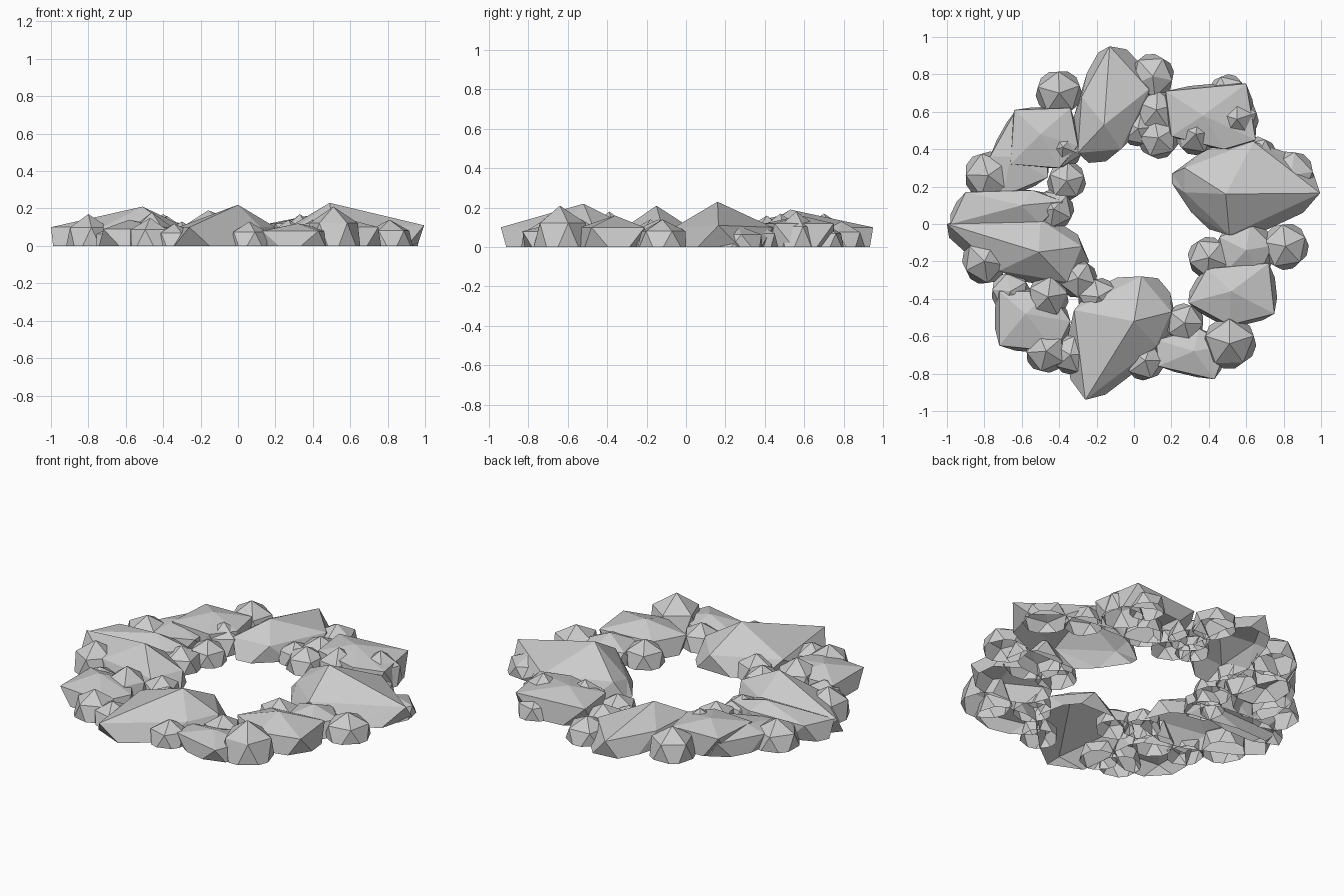
import bpy, bmesh, math, random
from mathutils import Vector

random.seed(4)


def rock(name, apex, rim, rim_z=0.1, flare=1.42):
    """Stretched half icosahedron, open at the ground: apex, rim, base ring."""
    n = len(rim)
    c = Vector((sum(p[0] for p in rim) / n, sum(p[1] for p in rim) / n, 0))
    up = [Vector((p[0], p[1], p[2] if len(p) > 2 else rim_z)) for p in rim]
    bm = bmesh.new()
    top = bm.verts.new(apex)
    r = [bm.verts.new(p) for p in up]
    base = []
    for i in range(n):
        a, b = up[i], up[(i + 1) % n]
        low = c + ((a + b) / 2 - c) * flare
        for q in (a, b):
            m = q.lerp(low, 0.6)
            base.append(bm.verts.new((m.x, m.y, 0)))
    for i in range(n):
        j = (i + 1) % n
        bm.faces.new((top, r[i], r[j]))
        bm.faces.new((r[i], base[2 * i], r[j]))
        bm.faces.new((base[2 * i], base[2 * i + 1], r[j]))
        bm.faces.new((r[i], base[2 * i - 1], base[2 * i]))
    bmesh.ops.recalc_face_normals(bm, faces=bm.faces[:])
    # open shells can be flipped inside out: keep the apex facing up
    bm.normal_update()
    if top.normal.z < 0:
        bmesh.ops.reverse_faces(bm, faces=bm.faces[:])
    me = bpy.data.meshes.new(name)
    bm.to_mesh(me)
    bm.free()
    bpy.context.collection.objects.link(bpy.data.objects.new(name, me))


def pebble(name, x, y, rad, h, turn):
    """Small five-sided rock with slight irregularity."""
    rim = []
    for i in range(5):
        a = math.radians(turn + 72 * i)
        k = rad * random.uniform(0.94, 1.06)
        rim.append((x + k * math.cos(a), y + k * math.sin(a)))
    rock(name, (x, y, h), rim, h * 0.58, 1.5)


# Large peaked rocks
rock("east_rock", (0.49, 0.16, 0.23),
     [(0.995, 0.165, 0.11), (0.64, 0.44), (0.27, 0.30), (0.27, 0.17, 0.07), (0.51, -0.06)])
rock("north_rock", (-0.16, 0.53, 0.19),
     [(-0.13, 0.95), (-0.28, 0.68), (-0.30, 0.38), (-0.07, 0.40), (0.08, 0.72)])
rock("west_rock", (-0.51, -0.15, 0.21),
     [(-1.0, 0.0), (-0.72, -0.25), (-0.36, -0.31), (-0.28, -0.12), (-0.50, 0.02)])
rock("south_rock", (0, -0.52, 0.22),
     [(-0.26, -0.94), (0.12, -0.65), (0.20, -0.47), (0.04, -0.28), (-0.32, -0.46)])

# Flatter slabs between them
rock("southeast_slab", (0.52, -0.36, 0.16),
     [(0.29, -0.42), (0.39, -0.24), (0.72, -0.21), (0.75, -0.48), (0.51, -0.54)], 0.1, 1.2)
rock("northeast_slab", (0.37, 0.58, 0.16),
     [(0.17, 0.71), (0.60, 0.75), (0.65, 0.45), (0.48, 0.40), (0.20, 0.47)], 0.12, 1.15)
rock("northwest_slab", (-0.50, 0.48, 0.16),
     [(-0.64, 0.61), (-0.34, 0.62), (-0.30, 0.42), (-0.40, 0.30), (-0.66, 0.32)], 0.12, 1.1)
rock("northwest_outer_slab", (-0.66, 0.36, 0.12),
     [(-0.77, 0.36), (-0.63, 0.61), (-0.48, 0.55), (-0.46, 0.25), (-0.70, 0.15)], 0.09, 1.15)
rock("west_inner_slab", (-0.60, 0.10, 0.15),
     [(-0.90, 0.17), (-0.54, 0.18), (-0.38, 0.12), (-0.50, 0.0), (-0.98, 0.0)], 0.1, 1.15)
rock("southwest_slab", (-0.58, -0.48, 0.14),
     [(-0.72, -0.65), (-0.72, -0.36), (-0.45, -0.36), (-0.34, -0.52), (-0.42, -0.68)], 0.09, 1.2)
rock("south_slab", (0.32, -0.68, 0.12),
     [(0.13, -0.76), (0.43, -0.83), (0.50, -0.65), (0.35, -0.56), (0.12, -0.62)], 0.08, 1.15)

# Small rocks scattered round the ring: x, y, radius, height, turn
north_side = [
    (-0.40, 0.70, 0.12, 0.17, 20), (0.10, 0.79, 0.11, 0.13, 60),
    (0.55, 0.56, 0.11, 0.18, 18), (0.50, 0.70, 0.09, 0.12, 40),
    (0.13, 0.46, 0.10, 0.13, 30), (0.02, 0.51, 0.09, 0.11, 5),
    (0.33, 0.48, 0.10, 0.17, 80), (-0.38, 0.41, 0.10, 0.16, 50),
    (0.66, 0.36, 0.10, 0.12, 65), (0.84, 0.26, 0.12, 0.11, 10),
    (-0.78, 0.26, 0.12, 0.15, 35), (-0.36, 0.23, 0.10, 0.13, 15),
    (-0.43, 0.08, 0.10, 0.13, 45), (0.12, 0.61, 0.11, 0.13, 15)]
south_side = [
    (0.81, -0.12, 0.12, 0.14, 25), (0.40, -0.18, 0.10, 0.14, 50),
    (0.60, -0.14, 0.15, 0.14, 10), (0.51, -0.64, 0.13, 0.21, 18),
    (0.27, -0.53, 0.10, 0.14, 70), (0.06, -0.73, 0.10, 0.13, 0),
    (-0.19, -0.39, 0.10, 0.13, 30), (-0.30, -0.29, 0.10, 0.13, 55),
    (-0.46, -0.39, 0.11, 0.18, 10), (-0.80, -0.20, 0.11, 0.17, 62),
    (-0.47, -0.68, 0.11, 0.15, 40), (-0.34, -0.70, 0.10, 0.12, 5),
    (-0.66, -0.36, 0.10, 0.11, 30)]
for i, p in enumerate(north_side + south_side):
    pebble(f"small_rock_{i + 1}", *p)
